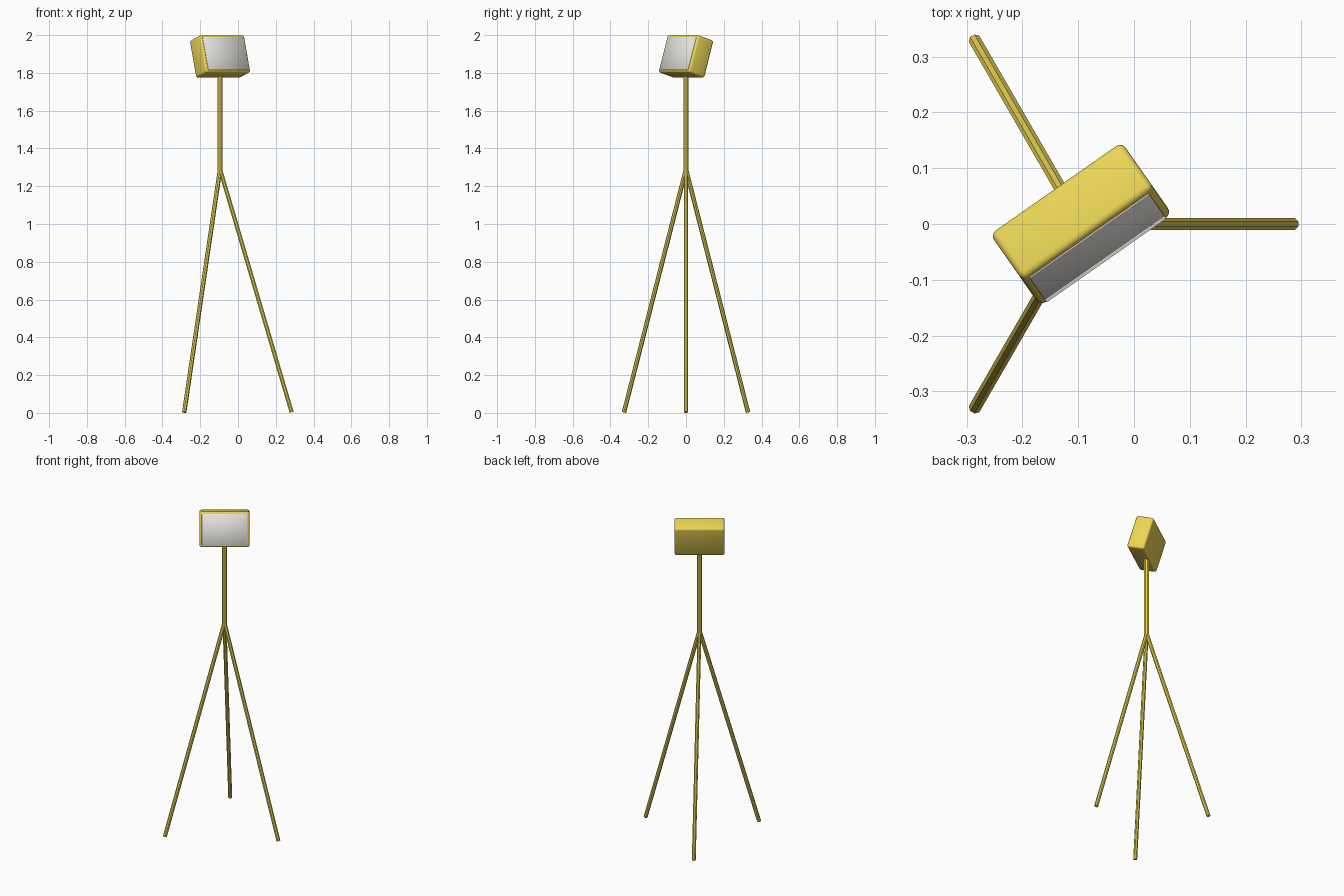
import bpy
import math
from mathutils import Vector, Matrix

if "Cube" in bpy.data.objects:
    bpy.data.objects.remove(bpy.data.objects["Cube"])


def material(name, rgb):
    m = bpy.data.materials.new(name)
    m.diffuse_color = (*rgb, 1)
    m.use_nodes = True
    m.node_tree.nodes["Principled BSDF"].inputs["Base Color"].default_value = m.diffuse_color
    return m


yellow = material("yellow_paint", (0.82, 0.66, 0.09))
glass = material("lamp_glass", (0.82, 0.80, 0.76))
HUB = Vector((-0.095, 0, 1.29))


def rod(name, a, b, radius):
    # eight-sided tube between two points, one flat side up
    d = b - a
    bpy.ops.mesh.primitive_cylinder_add(vertices=8, radius=radius, depth=d.length)
    ob = bpy.context.object
    ob.name = name
    ob.data.transform(Matrix.Rotation(math.pi / 8, 4, 'Z'))
    ob.data.transform(d.to_track_quat('Z', 'Y').to_matrix().to_4x4())
    ob.location = (a + b) / 2
    ob.data.materials.append(yellow)


def head_box(name, size, offset, bevel, segments, mat):
    # rounded box in the turned and tilted frame of the lamp head
    frame = (Matrix.Translation((HUB.x, 0, 1.887))
             @ Matrix.Rotation(math.radians(35), 4, 'Z')
             @ Matrix.Rotation(math.radians(-17), 4, 'X'))
    bpy.ops.mesh.primitive_cube_add(size=1)
    ob = bpy.context.object
    ob.name = name
    ob.data.transform(Matrix.Diagonal((*size, 1)))
    ob.matrix_world = frame @ Matrix.Translation(offset)
    mod = ob.modifiers.new("rounding", 'BEVEL')
    mod.width = bevel
    mod.segments = segments
    ob.data.materials.append(mat)
    bpy.ops.object.shade_smooth()


# tripod legs
for i in range(3):
    a = i * math.tau / 3
    foot = Vector((HUB.x + 0.379 * math.cos(a), 0.379 * math.sin(a), 0.0034))
    rod(f"tripod_leg_{i + 1}", foot, HUB, 0.0118)

# upright pole
rod("upright_pole", HUB - Vector((0, 0, 0.012)), Vector((HUB.x, 0, 1.85)), 0.0145)

# lamp housing and its front glass
head_box("lamp_housing", (0.288, 0.107, 0.207), (0, 0, 0), 0.012, 3, yellow)
head_box("lamp_glass_panel", (0.262, 0.012, 0.182), (0, -0.050, 0), 0.001, 1, glass)
